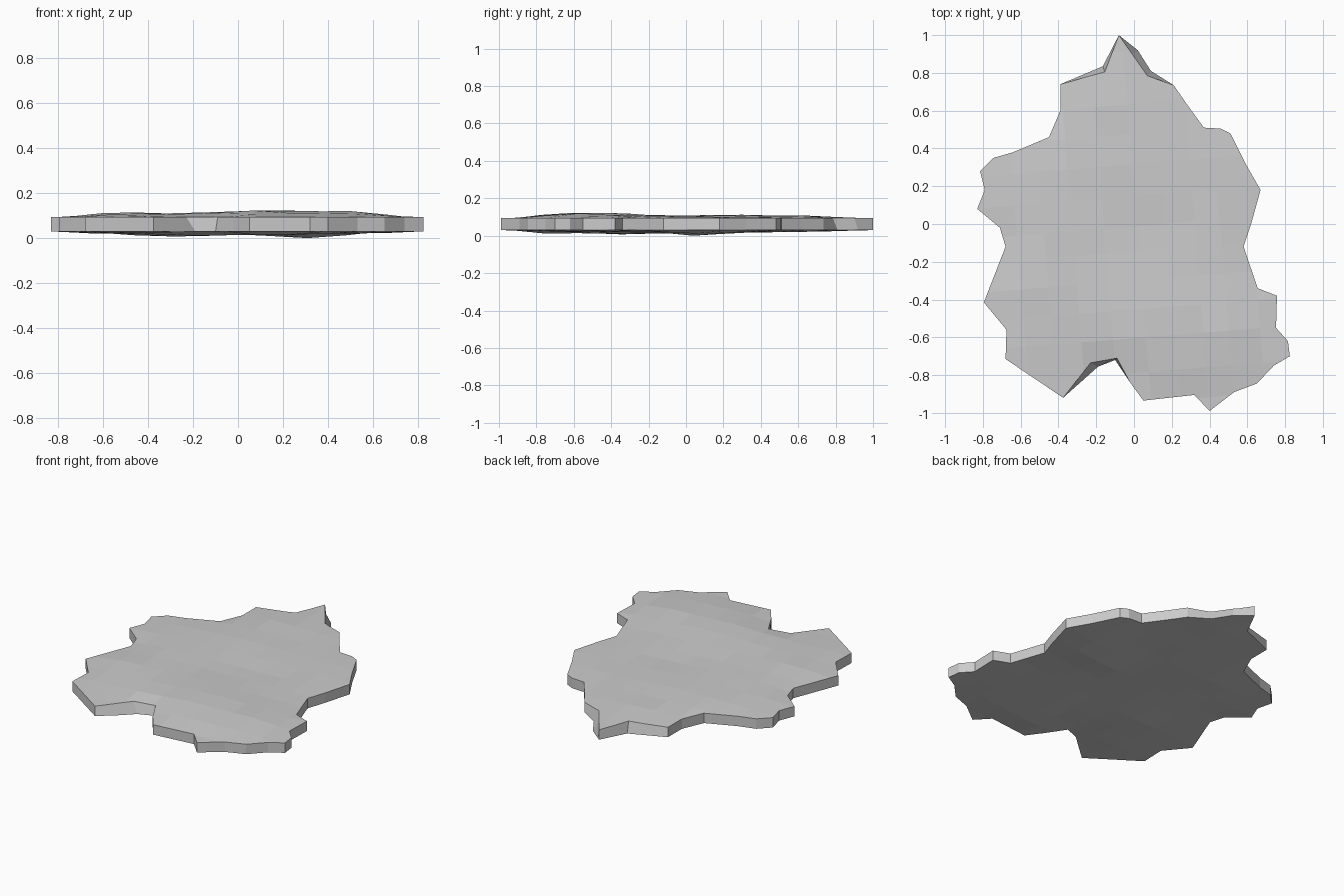
import bpy, bmesh, math, random
from mathutils import Vector
from mathutils.geometry import intersect_point_line

if "Cube" in bpy.data.objects:
    bpy.data.objects.remove(bpy.data.objects["Cube"])

random.seed(4)

# Jagged slab outline, clockwise from the far tip
outline = [(-.08, 1), (.02, .92), (.09, .81), (.21, .735), (.29, .62), (.37, .51),
           (.46, .505), (.51, .48), (.59, .32), (.67, .18), (.62, 0), (.58, -.12),
           (.655, -.34), (.757, -.38), (.752, -.55), (.815, -.62), (.825, -.7), (.74, -.75),
           (.65, -.845), (.53, -.89), (.4, -.99), (.32, -.905), (.05, -.935), (-.02, -.84),
           (-.09, -.71), (-.23, -.735), (-.375, -.92), (-.68, -.715), (-.675, -.56),
           (-.795, -.415), (-.68, -.12), (-.71, -.02), (-.83, .08), (-.79, .18),
           (-.815, .28), (-.745, .35), (-.64, .38), (-.45, .46), (-.39, .6),
           (-.39, .74), (-.165, .835)]
# Corners where the walls lean noticeably
top_fix = {1: (-.01, .9), 2: (.07, .785), 40: (-.155, .805)}
bottom_fix = {24: (-.1, -.72), 25: (-.19, -.755)}

# Gentle swellings: x, y, height, radius
top_bumps = [(.1, -.5, .023, .3), (.5, -.55, .016, .2), (-.5, -.35, .012, .3), (-.15, .35, .01, .4)]
bottom_bumps = [(.3, .08, .022, .2), (-.25, -.3, .014, .3), (.1, -.7, .01, .25), (-.2, .3, .006, .3)]


def edge_distance(p):
    best = 9
    for a, b in zip(outline, outline[1:] + outline[:1]):
        a, b = Vector((*a, 0)), Vector((*b, 0))
        q, t = intersect_point_line(p, a, b)
        q = a.lerp(b, min(1, max(0, t)))
        best = min(best, (p - q).length)
    return best


def cut_and_swell(bm, face, z, bumps, sign):
    """Cut one face into a rough grid and push its inside points outward."""
    geom = [face, *face.edges, *face.verts]
    for axis in ((1, .08, 0), (-.08, 1, 0)):
        for i in range(-6, 7):
            off = i * .155 + random.uniform(-.02, .02)
            n = Vector(axis).normalized()
            geom = bmesh.ops.bisect_plane(bm, geom=geom, plane_co=n * off, plane_no=n,
                                          dist=1e-4)['geom']
    for v in [g for g in geom if isinstance(g, bmesh.types.BMVert)]:
        d = edge_distance(Vector((v.co.x, v.co.y, 0)))
        if d < .03:
            continue
        h = sum(a * math.exp(-((v.co.x - x) ** 2 + (v.co.y - y) ** 2) / r ** 2)
                for x, y, a, r in bumps)
        h += .006 + random.uniform(-.003, .003)
        v.co.z = z + sign * h * min(1, d / .12)


# Slab: two caps joined by walls
bm = bmesh.new()
low = [bm.verts.new((*bottom_fix.get(i, p), .032)) for i, p in enumerate(outline)]
high = [bm.verts.new((*top_fix.get(i, p), .096)) for i, p in enumerate(outline)]
n = len(outline)
for i in range(n):
    j = (i + 1) % n
    bm.faces.new((low[i], high[i], high[j], low[j]))
top = bm.faces.new(high[::-1])
bottom = bm.faces.new(low)
cut_and_swell(bm, top, .096, top_bumps, 1)
cut_and_swell(bm, bottom, .032, bottom_bumps, -1)

# Rest on the ground
drop = min(v.co.z for v in bm.verts)
for v in bm.verts:
    v.co.z -= drop
bmesh.ops.recalc_face_normals(bm, faces=bm.faces)
mesh = bpy.data.meshes.new("stone_slab")
bm.to_mesh(mesh)
bm.free()
bpy.context.collection.objects.link(bpy.data.objects.new("stone_slab", mesh))
